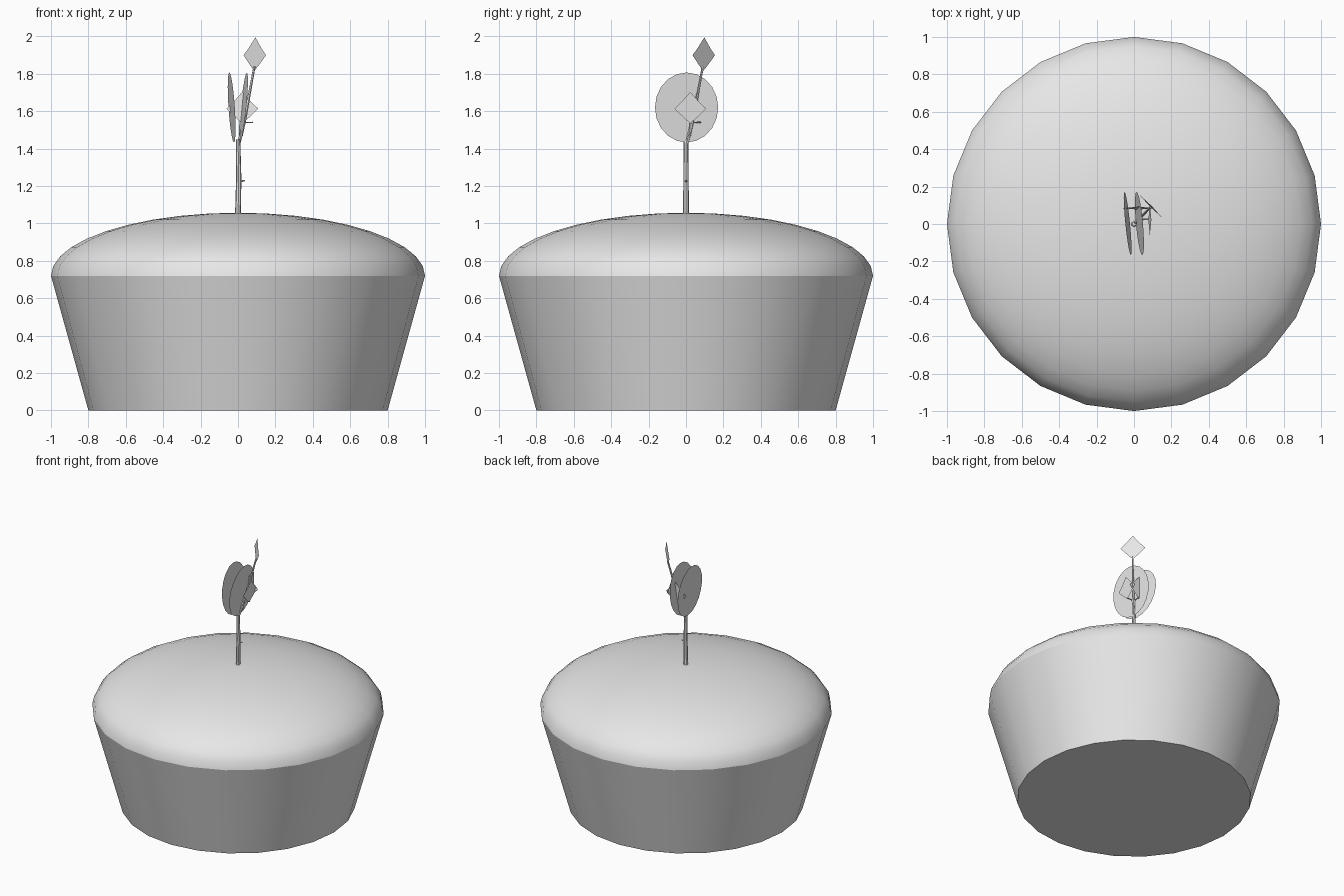
import bpy, bmesh, math
from mathutils import Vector

cube = bpy.data.objects.get("Cube")
if cube:
    bpy.data.objects.remove(cube, do_unlink=True)

grey = bpy.data.materials.new("plain grey")
grey.use_nodes = True
colour = (0.8, 0.8, 0.8, 1)
grey.diffuse_color = colour
grey.node_tree.nodes["Principled BSDF"].inputs["Base Color"].default_value = colour


def finish(name, bm, smooth=False):
    mesh = bpy.data.meshes.new(name)
    bmesh.ops.recalc_face_normals(bm, faces=bm.faces)
    bm.to_mesh(mesh)
    bm.free()
    mesh.materials.append(grey)
    ob = bpy.data.objects.new(name, mesh)
    bpy.context.collection.objects.link(ob)
    if smooth:
        bpy.ops.object.select_all(action='DESELECT')
        ob.select_set(True)
        bpy.context.view_layer.objects.active = ob
        bpy.ops.object.shade_smooth_by_angle(angle=math.radians(40))
    return ob


def lathe(name, profile, sides=24):
    """Turn (radius, z) rings round the z axis and cap both ends."""
    bm = bmesh.new()
    rings = []
    for r, z in profile:
        rings.append([bm.verts.new((r * math.cos(math.tau * i / sides),
                                    r * math.sin(math.tau * i / sides), z))
                      for i in range(sides)])
    for a, b in zip(rings, rings[1:]):
        for i in range(sides):
            j = (i + 1) % sides
            bm.faces.new((a[i], a[j], b[j], b[i]))
    bm.faces.new(rings[0])
    bm.faces.new(rings[-1])
    return finish(name, bm, True)


def stalk(name, points, radii, sides=6):
    """Tapered tube through the points."""
    bm = bmesh.new()
    pts = [Vector(p) for p in points]
    rings = []
    for k, p in enumerate(pts):
        d = pts[min(k + 1, len(pts) - 1)] - pts[max(k - 1, 0)]
        u = d.orthogonal().normalized()
        v = d.normalized().cross(u)
        rings.append([bm.verts.new(p + radii[k] * (u * math.cos(math.tau * i / sides)
                                                   + v * math.sin(math.tau * i / sides)))
                      for i in range(sides)])
    for a, b in zip(rings, rings[1:]):
        for i in range(sides):
            j = (i + 1) % sides
            bm.faces.new((a[i], a[j], b[j], b[i]))
    bm.faces.new(rings[0])
    bm.faces.new(rings[-1])
    return finish(name, bm, True)


def plate(name, outline, origin, across, up):
    """Flat leaf from a 2D outline laid on two axes."""
    bm = bmesh.new()
    o, a, u = Vector(origin), Vector(across), Vector(up)
    bm.faces.new([bm.verts.new(o + a * s + u * t) for s, t in outline])
    return finish(name, bm)


# Tapered base and domed top
lathe("tapered_base", [(0.8, 0), (1, 0.72)])
steps = 10
dome = []
for k in range(steps):
    t = math.pi / 2 * k / steps
    dome.append((math.cos(t), 0.72 + 0.337 * math.sin(t)))
lathe("domed_top", dome + [(0.01, 1.057)])

# Stem with a small thorn
stalk("main_stem", [(0, 0, 1.04), (0.004, 0, 1.25), (0, 0, 1.45)], [0.016, 0.014, 0.012], 8)
stalk("thorn", [(0.01, 0, 1.225), (0.038, 0, 1.23)], [0.008, 0.003])

# Two round leaves opening upward
disc = [(0.169 * math.sin(math.tau * i / 20), 0.187 * math.cos(math.tau * i / 20))
        for i in range(20)]
for side, x, lean_y, lean_z in (("right", -0.034, -0.1, -0.066), ("left", 0.029, -0.09, 0.1)):
    plate(side + "_round_leaf", disc, (x, 0.003, 1.62), (lean_y, 1, 0), (lean_z, 0, 1))

# Bud on a tall slanting stalk
diamond = [(0, 0), (0.45, 0.2), (1, 0.47), (0.6, 0.66), (0, 1),
           (-0.6, 0.66), (-1, 0.47), (-0.45, 0.2)]
stalk("bud_stalk", [(0.005, 0.005, 1.43), (0.035, 0.035, 1.55), (0.088, 0.09, 1.84)],
      [0.009, 0.009, 0.006])
plate("bud_leaf", diamond, (0.087, 0.092, 1.815), (0.06, -0.06, 0), (0.006, 0.006, 0.18))

# Two small side leaves, mirrored across the diagonal
for name, swap in (("left_small", False), ("back_small", True)):
    def turn(p):
        return (p[1], p[0], p[2]) if swap else p
    stalk(name + "_stalk", [turn(p) for p in ((0.02, 0.02, 1.47), (0.036, 0.025, 1.54),
                                              (0.08, 0.025, 1.54))], [0.006, 0.006, 0.004])
    plate(name + "_leaf", diamond, turn((0.077, 0.023, 1.535)),
          turn((0, 0.085, 0)), turn((0.016, 0, 0.168)))
